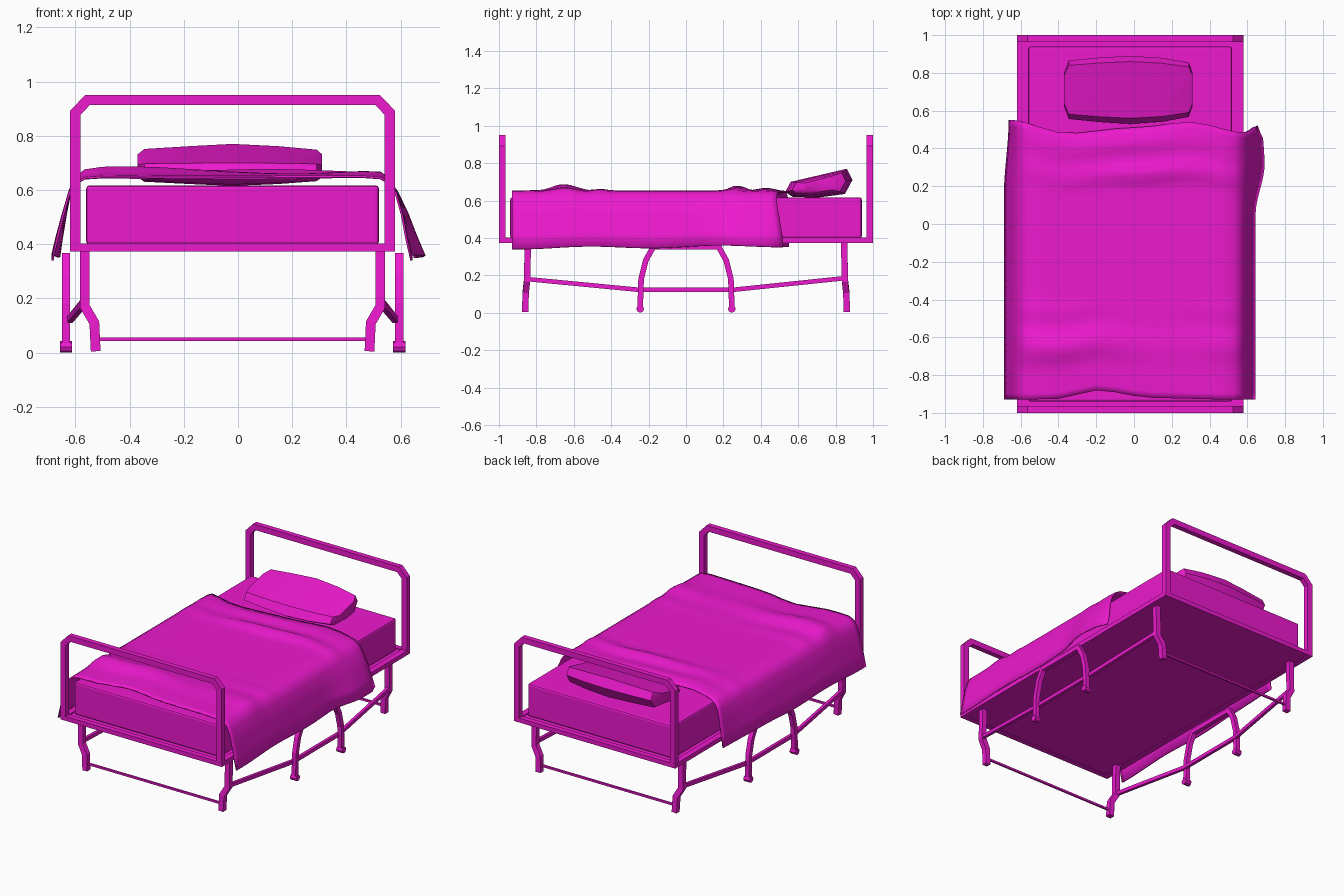
import bpy, bmesh, math
from mathutils import Vector

if "Cube" in bpy.data.objects:
    bpy.data.objects.remove(bpy.data.objects["Cube"])

CX = -0.02  # the frame is symmetric about this x
mat = bpy.data.materials.new("magenta")
mat.diffuse_color = (0.85, 0.01, 0.62, 1)
mat.use_nodes = True
mat.node_tree.nodes["Principled BSDF"].inputs["Base Color"].default_value = mat.diffuse_color


def add_mesh(name, bm, smooth=None):
    bmesh.ops.recalc_face_normals(bm, faces=bm.faces)
    me = bpy.data.meshes.new(name)
    bm.to_mesh(me)
    bm.free()
    ob = bpy.data.objects.new(name, me)
    bpy.context.collection.objects.link(ob)
    me.materials.append(mat)
    if smooth:
        bpy.ops.object.select_all(action='DESELECT')
        ob.select_set(True)
        bpy.context.view_layer.objects.active = ob
        bpy.ops.object.shade_smooth_by_angle(angle=math.radians(smooth))
    return ob


def box(name, lo, hi, bevel=0):
    bm = bmesh.new()
    bmesh.ops.create_cube(bm, size=1)
    lo, hi = Vector(lo), Vector(hi)
    for v in bm.verts:
        v.co = (lo + hi) / 2 + v.co * (hi - lo)
    if bevel:
        bmesh.ops.bevel(bm, geom=bm.edges[:], offset=bevel, segments=2,
                        profile=0.5, affect='EDGES')
    return add_mesh(name, bm)


def tube(name, pts, size, side, other=None):
    """Rectangular tube along pts; 'side' is the axis square to the path's plane."""
    bm = bmesh.new()
    pts = [Vector(p) for p in pts]
    side = Vector(side)
    rings = []
    for i, p in enumerate(pts):
        a = (p - pts[i - 1]).normalized() if i else None
        b = (pts[i + 1] - p).normalized() if i < len(pts) - 1 else None
        t = ((a or b) + (b or a)).normalized()
        n = side.cross(t).normalized()
        k = 1 / max(0.7, t.dot(a or b))  # keep width through mitres
        s, w = side * size / 2, n * (other or size) / 2 * k
        rings.append([bm.verts.new(p + q) for q in (s + w, s - w, -s - w, -s + w)])
    for r, q in zip(rings, rings[1:]):
        for j in range(4):
            bm.faces.new((r[j], r[(j + 1) % 4], q[(j + 1) % 4], q[j]))
    bm.faces.new(rings[0])
    bm.faces.new(rings[-1])
    return add_mesh(name, bm)


def lerp(table, x):
    """Smooth interpolation through (x, value) pairs."""
    if x <= table[0][0]:
        return table[0][1]
    for (a, va), (b, vb) in zip(table, table[1:]):
        if x <= b:
            t = (x - a) / (b - a)
            return va + (vb - va) * t * t * (3 - 2 * t)
    return table[-1][1]


# Bed base: plate and rails
box("base_plate", (-0.60, -0.98, 0.377), (0.56, 0.98, 0.395))
for s in (-1, 1):
    box("side_rail", (CX + s * 0.58 - 0.02, -0.97, 0.373), (CX + s * 0.58 + 0.02, 0.97, 0.402))
    box("end_rail", (-0.62, s * 0.982 - 0.018, 0.373), (0.58, s * 0.982 + 0.018, 0.402))

# Head and foot hoops
hoop = [(-0.58, 0.38), (-0.58, 0.885), (-0.535, 0.932), (0.535, 0.932), (0.58, 0.885), (0.58, 0.38)]
for name, y in (("foot_hoop", -0.982), ("head_hoop", 0.982)):
    tube(name, [(CX + x, y, z) for x, z in hoop], 0.035, (0, 1, 0), 0.038)

# Corner legs and the low bars between them
for s, end in ((-1, "foot"), (1, "head")):
    for m in (-1, 1):
        leg = [(0.545, 0.845, 0.38), (0.545, 0.85, 0.17), (0.51, 0.857, 0.11), (0.505, 0.86, 0.005)]
        tube(end + "_leg", [(CX + m * x, s * y, z) for x, y, z in leg], 0.034, (0, 1, 0), 0.036)
    tube(end + "_low_bar", [(CX - 0.505, s * 0.86, 0.05), (CX + 0.505, s * 0.86, 0.05)],
         0.013, (0, 1, 0))

# Middle arches, wheels and long link bars
arch = [(-0.245, 0.03), (-0.24, 0.18), (-0.215, 0.28), (-0.175, 0.352),
        (0.175, 0.352), (0.215, 0.28), (0.24, 0.18), (0.245, 0.03)]
for m in (-1, 1):
    x = CX + m * 0.615
    tube("middle_arch", [(x, y, z) for y, z in arch], 0.03, (1, 0, 0), 0.03)
    for s in (-1, 1):
        bm = bmesh.new()
        bmesh.ops.create_cone(bm, cap_ends=True, segments=8, radius1=0.021, radius2=0.021, depth=0.045)
        for v in bm.verts:
            v.co = (x + v.co.z, s * 0.245 + v.co.x, 0.021 + v.co.y)
        add_mesh("wheel", bm)
    link = [(0.55, -0.85, 0.18), (0.6, -0.245, 0.122), (0.6, 0.245, 0.122), (0.55, 0.85, 0.185)]
    tube("link_bar", [(CX + m * a, b, c) for a, b, c in link], 0.02, (1, 0, 0), 0.024)

# Mattress
box("mattress", (-0.56, -0.94, 0.398), (0.52, 0.94, 0.617), 0.012)

# Pillow: tilted profile lofted along x
profile = [(0.53, 0.645), (0.56, 0.70), (0.68, 0.728), (0.86, 0.77), (0.89, 0.71),
           (0.85, 0.635), (0.7, 0.615), (0.57, 0.62)]
bm = bmesh.new()
rings = []
for x, ky, kz in ((-0.37, 0.5, 0.55), (-0.345, 0.86, 0.78), (-0.18, 0.95, 0.9), (-0.02, 1, 1),
                  (0.15, 0.94, 0.9), (0.29, 0.8, 0.75), (0.31, 0.5, 0.55)):
    rings.append([bm.verts.new((x, 0.715 + (y - 0.715) * ky, 0.685 + (z - 0.685) * kz))
                  for y, z in profile])
for r, q in zip(rings, rings[1:]):
    for j in range(8):
        k = (j + 1) % 8
        bm.faces.new((r[j], r[k], q[k], q[j]))
bm.faces.new(rings[0])
bm.faces.new(rings[-1])
add_mesh("pillow", bm, 40)

# Blanket: draped cross-section swept along y, with folds and uneven edges
section = [(-0.685, 0.345), (-0.668, 0.42), (-0.645, 0.51), (-0.622, 0.59), (-0.6, 0.625), (-0.565, 0.645)]
section += [(-0.5 + i * 0.1, 0.65) for i in range(10)] + [(0.46, 0.65)]
section += [(0.525, 0.645), (0.56, 0.625), (0.582, 0.59), (0.605, 0.51), (0.622, 0.42), (0.64, 0.345)]
head_edge = [(-0.66, 0.55), (-0.35, 0.48), (0, 0.51), (0.3, 0.54), (0.58, 0.485), (0.64, 0.52)]
foot_edge = [(-0.6, -0.93), (-0.4, -0.925), (-0.2, -0.88), (0.1, -0.92), (0.3, -0.925), (0.5, -0.93)]
ridge = [(-0.93, -0.003), (-0.87, 0.0), (-0.78, 0.003), (-0.65, 0.034), (-0.53, 0.002), (-0.45, 0.008),
         (-0.38, 0), (0.2, 0), (0.28, 0.026), (0.36, 0), (0.45, 0.014), (0.53, -0.008)]
ROWS = 44
bm = bmesh.new()
grid = []
for i in range(ROWS + 1):
    t = i / ROWS
    row = []
    for x, z in section:
        y0, y1 = lerp(foot_edge, x), lerp(head_edge, x)
        y = y0 + (y1 - y0) * t
        top = min(1, max(0, (z - 0.58) / 0.07))
        low = min(1, max(0, (0.62 - z) / 0.27))
        wave = 0.6 + 0.4 * math.sin(5 * x + 4 * y)
        dz = top * lerp(ridge, -0.93 + 1.46 * t) * wave
        dz += low * 0.012 * (t + 0.5 * math.sin(9 * y))
        if x > 0:  # hem swings out near the head on the right
            dx = low * lerp([(0.05, 0), (0.32, 0.048), (0.44, 0.042), (0.52, 0.012)], y)
        else:
            dx = low * lerp([(0.15, 0), (0.55, 0.025)], y)
        row.append(bm.verts.new((x + dx, y, z + dz)))
    grid.append(row)
for r, q in zip(grid, grid[1:]):
    for j in range(len(section) - 1):
        bm.faces.new((r[j], r[j + 1], q[j + 1], q[j]))
blanket = add_mesh("blanket", bm, 60)
mod = blanket.modifiers.new("thickness", 'SOLIDIFY')
mod.thickness = 0.008
mod.offset = 0
